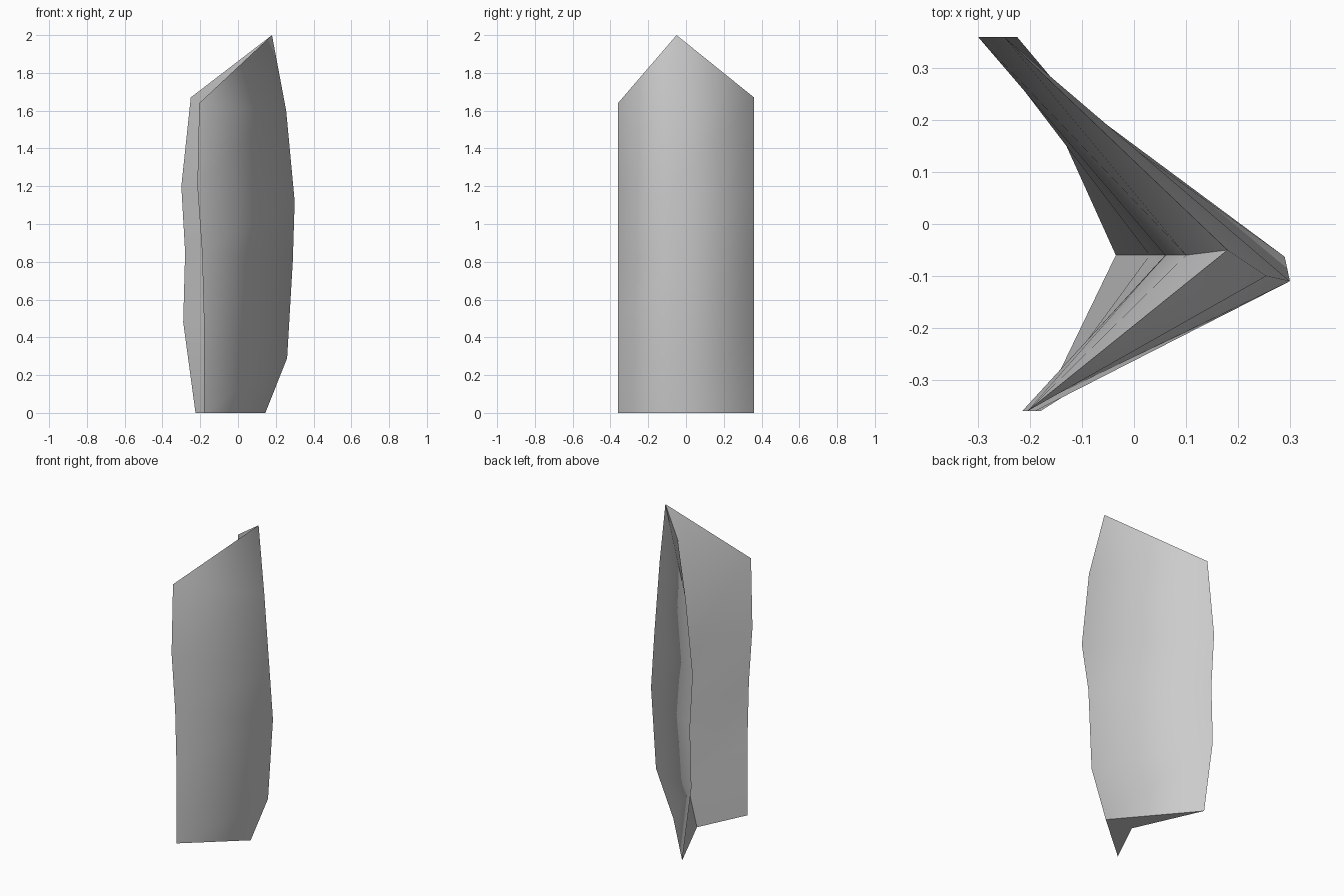
import bpy, bmesh

cube = bpy.data.objects.get("Cube")
if cube:
    bpy.data.objects.remove(cube, do_unlink=True)

# Single plain material
stone = bpy.data.materials.new("light_grey")
stone.use_nodes = True
stone.diffuse_color = (0.6, 0.6, 0.6, 1)
stone.node_tree.nodes["Principled BSDF"].inputs["Base Color"].default_value = (0.6, 0.6, 0.6, 1)

HALF = 0.36  # half the width, to the two thin side edges

# Vertical rails of the bent shard, bottom to top
front_rail = [(x, -HALF, z) for x, z in
              [(-.18, 0), (-.18, .48), (-.19, .85), (-.215, 1.2), (-.205, 1.64)]]
back_rail = [(x, HALF, z) for x, z in
             [(-.225, 0), (-.29, .48), (-.28, .85), (-.3, 1.2), (-.25, 1.67)]]
outer_ridge = [(.145, -.08, 0), (.26, -.07, .29), (.29, -.063, .8),
               (.3, -.11, 1.12), (.255, -.1, 1.6)]
inner_ridge = [(x, -.06, z) for x, z in
               [(-.035, 0), (.03, .25), (.08, .7), (.06, 1.1), (.1, 1.79)]]

bm = bmesh.new()
rails = [[bm.verts.new(p) for p in rail]
         for rail in (front_rail, outer_ridge, back_rail, inner_ridge)]
front, outer, back, inner = rails

# Outer and inner walls between neighbouring rails
for k in range(4):
    a, b = rails[k], rails[(k + 1) % 4]
    for i in range(len(a) - 1):
        bm.faces.new((a[i], b[i], b[i + 1], a[i + 1]))

# Pointed tip and the sloping top behind it
tip = bm.verts.new((.18, -.05, 2))
for side in (front, back):
    bm.faces.new((side[-1], outer[-1], tip))
    bm.faces.new((side[-1], tip, inner[-1]))

# Flat notched base
for side in (front, back):
    bm.faces.new((side[0], outer[0], inner[0]))

bmesh.ops.recalc_face_normals(bm, faces=bm.faces)

# Smooth outer bend, sharp side edges, inner fold, rim and base
outer_verts = set(outer) | {tip}
for f in bm.faces:
    f.smooth = True
for e in bm.edges:
    on_bend = set(e.verts) <= outer_verts
    in_wall = any(v in outer_verts for v in e.verts) or any(v in inner for v in e.verts)
    level = e.calc_face_angle(0) < 0.5
    e.smooth = on_bend or (in_wall and level)

mesh = bpy.data.meshes.new("bent_shard")
bm.to_mesh(mesh)
bm.free()
mesh.materials.append(stone)
shard = bpy.data.objects.new("bent_shard", mesh)
bpy.context.collection.objects.link(shard)
